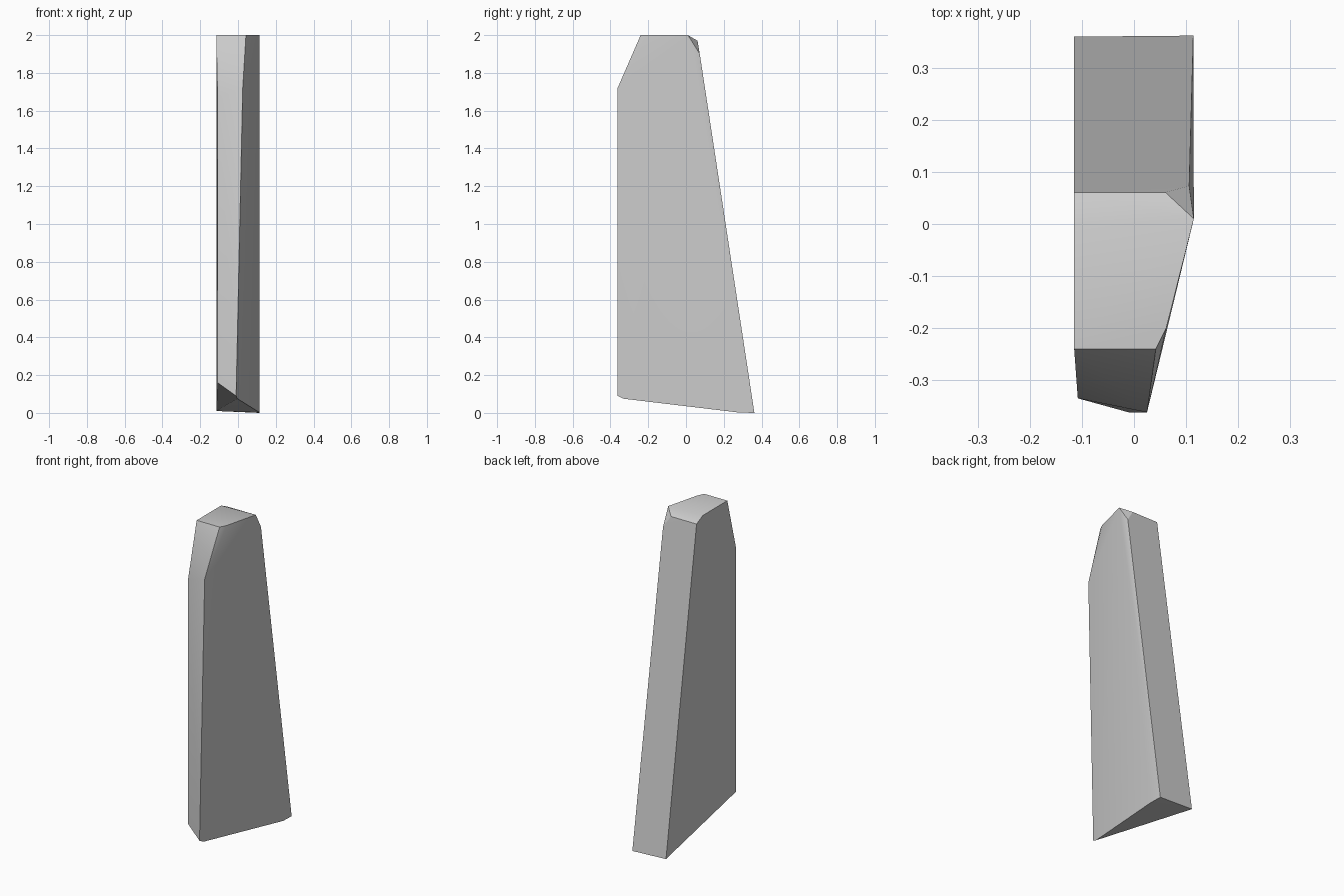
import bpy
import bmesh
from math import radians

cube = bpy.data.objects.get("Cube")
if cube:
    bpy.data.objects.remove(cube, do_unlink=True)

# Plain grey stone
stone = bpy.data.materials.new("grey_stone")
stone.use_nodes = True
grey = (0.6, 0.6, 0.6, 1)
stone.diffuse_color = grey
stone.node_tree.nodes["Principled BSDF"].inputs["Base Color"].default_value = grey

# Corners of the cut slab, grouped by region
top = [(-0.115, -0.24, 2), (0.042, -0.24, 2), (0.062, -0.2, 2),
       (0.115, 0.01, 2), (-0.115, 0.0, 2)]
back_top = [(0.06, 0.061, 1.97), (-0.115, 0.061, 1.97), (0.106, 0.073, 1.9)]
front = [(-0.108, -0.335, 1.67), (0.025, -0.362, 1.72),
         (-0.108, -0.335, 0.16), (-0.01, -0.362, 0.09), (-0.003, -0.33, 0.075)]
foot = [(0.114, 0.362, 0), (0.114, 0.28, 0.002), (-0.115, 0.36, 0.01)]

# Chiselled slab: the faceted solid spanning those corners
bm = bmesh.new()
for corner in top + back_top + front + foot:
    bm.verts.new(corner)
hull = bmesh.ops.convex_hull(bm, input=bm.verts[:])
spare = {v for v in hull["geom_interior"] + hull["geom_unused"]
         if isinstance(v, bmesh.types.BMVert)}
bmesh.ops.delete(bm, geom=list(spare), context="VERTS")
bmesh.ops.dissolve_limit(bm, angle_limit=radians(1), verts=bm.verts[:], edges=bm.edges[:])
bmesh.ops.recalc_face_normals(bm, faces=bm.faces[:])

mesh = bpy.data.meshes.new("stone_slab")
bm.to_mesh(mesh)
bm.free()
mesh.materials.append(stone)
slab = bpy.data.objects.new("stone_slab", mesh)
bpy.context.collection.objects.link(slab)

# Soften only the shallow creases
bpy.ops.object.select_all(action="DESELECT")
slab.select_set(True)
bpy.context.view_layer.objects.active = slab
bpy.ops.object.shade_smooth_by_angle(angle=radians(30))
